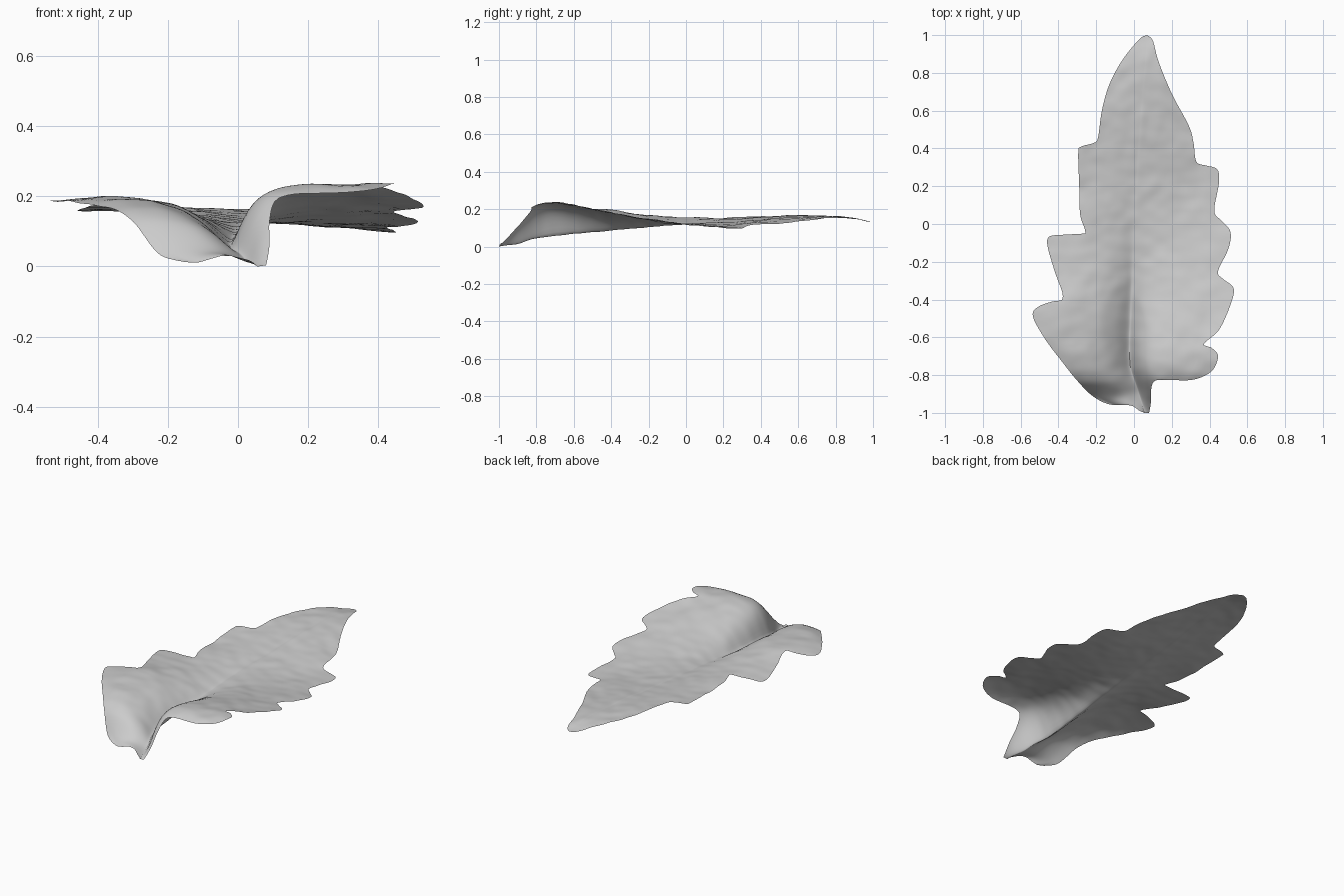
import bpy, bmesh, math
from mathutils import Vector, noise

cube = bpy.data.objects.get("Cube")
if cube:
    bpy.data.objects.remove(cube, do_unlink=True)

ROWS, COLS = 220, 24

# Lobed margins, each listed from the tip down to the stem (x, y)
right_margin = [
    (.07, 1), (.10, .97), (.13, .86), (.20, .69), (.29, .52), (.315, .43),
    (.33, .33), (.38, .31), (.44, .29), (.45, .22), (.425, .07), (.46, .02),
    (.51, -.04), (.50, -.13), (.445, -.25), (.47, -.29), (.527, -.34),
    (.51, -.43), (.45, -.56), (.37, -.635), (.41, -.655), (.445, -.70),
    (.41, -.78), (.31, -.825), (.18, -.825), (.11, -.83), (.09, -.88),
    (.09, -.94), (.08, -1)]
left_margin = [
    (.07, 1), (.03, .98), (-.06, .87), (-.13, .74), (-.17, .60), (-.19, .46),
    (-.21, .43), (-.28, .41), (-.295, .38), (-.29, .20), (-.285, .05), (-.26, -.03),
    (-.26, -.08), (-.34, -.075), (-.43, -.06), (-.46, -.10), (-.42, -.25),
    (-.38, -.36), (-.385, -.405), (-.43, -.41), (-.51, -.44), (-.535, -.49),
    (-.47, -.61), (-.38, -.73), (-.30, -.83), (-.22, -.91), (-.13, -.955),
    (-.02, -.96), (.03, -.99)]

# Midrib position and height along the length: (y, value)
rib_x = [(-1, .055), (-.88, .02), (-.75, -.02), (-.5, -.02), (0, 0), (.5, .03), (1, .07)]
rib_z = [(-1, 0), (-.9, .015), (-.8, .045), (-.6, .068), (-.4, .086), (0, .12),
         (.3, .137), (.6, .156), (.85, .157), (1, .13)]

# Each side's outer height, steepness, half width and swelling: (y, value)
right_z = [(-1, .01), (-.95, .08), (-.9, .145), (-.83, .208), (-.75, .232), (-.65, .23),
           (-.35, .172), (-.04, .122), (.22, .095), (.5, .115), (.8, .142), (1, .13)]
left_z = [(-1, 0), (-.96, .01), (-.91, .035), (-.83, .13), (-.73, .168), (-.49, .187),
          (-.1, .165), (.2, .157), (.6, .172), (.85, .162), (1, .13)]
right_rise = [(-1, .035), (-.6, .055), (-.3, .1), (0, .16), (1, .16)]
left_rise = [(-1, .12), (-.5, .12), (0, .16), (1, .16)]
right_reach = [(-1, .05), (-.86, .06), (-.78, .43), (-.3, .53), (.2, .43), (.5, .28),
               (.8, .14), (1, .02)]
left_reach = [(-1, .05), (-.91, .25), (-.83, .33), (-.5, .5), (0, .42), (.4, .31),
              (.8, .15), (1, .02)]
right_swell = [(-1, 0), (-.5, 0), (0, .006), (.3, .012), (.7, .003), (1, 0)]
left_swell = [(-1, .02), (-.7, .028), (-.4, .02), (-.1, .004), (1, 0)]


def lookup(profile, t):
    """Value of a profile at t, along a smooth curve through its points."""
    last = len(profile) - 1
    t = min(max(t, profile[0][0]), profile[-1][0])
    i = next(k for k in range(last) if t <= profile[k + 1][0])

    def slope(k):
        (a, va), (b, vb) = profile[max(k - 1, 0)], profile[min(k + 1, last)]
        return (vb - va) / (b - a)

    (a, va), (b, vb) = profile[i], profile[i + 1]
    h = b - a
    k = (t - a) / h
    ease = k * k * (3 - 2 * k)
    bend = k * (1 - k) * h * (slope(i) * (1 - k) - slope(i + 1) * k)
    return va + (vb - va) * ease + bend


def smooth_path(points, steps=8):
    """Rounded curve through all the points."""
    pts = [Vector(p) for p in points]
    pts = [pts[0]] + pts + [pts[-1]]
    path = []
    for a, b, c, d in zip(pts, pts[1:], pts[2:], pts[3:]):
        for i in range(steps):
            t = i / steps
            path.append(0.5 * (2 * b + (c - a) * t + (2 * a - 5 * b + 4 * c - d) * t * t
                               + (3 * b - a - 3 * c + d) * t ** 3))
    return path + [pts[-2]]


def resample(points, count):
    """Even samples of the margin, weighted towards its run along the leaf."""
    path = smooth_path(points)
    run = [0]
    for a, b in zip(path, path[1:]):
        run.append(run[-1] + abs(b.y - a.y) + 0.3 * abs(b.x - a.x))
    xs = [(r, p.x) for r, p in zip(run, path)]
    ys = [(r, p.y) for r, p in zip(run, path)]
    stops = [run[-1] * i / count for i in range(count + 1)]
    return [(lookup(xs, s), lookup(ys, s)) for s in stops]


def blade_half(bm, side, margin, edge_z, rise, reach, swell):
    """One half of the blade, from the midrib out to the margin."""
    grid = []
    for i, (ex, ey) in enumerate(resample(margin, ROWS)):
        sy = 1 - 2 * i / ROWS
        sx = lookup(rib_x, sy)
        row = []
        for j in range(COLS + 1):
            u = (j / COLS) ** 1.4
            x, y = sx + (ex - sx) * u, sy + (ey - sy) * u
            d = max(0, side * (x - lookup(rib_x, y)))
            # Height climbs from a rounded midrib valley to the outer height
            climb = math.hypot(d, .015) - .015
            low, high = lookup(rib_z, y), lookup(edge_z, y)
            z = low + (high - low) * (1 - math.exp(-climb / lookup(rise, y)))
            # Swelling between midrib and margin, with soft ripples
            half = max(.03, lookup(reach, y))
            z += lookup(swell, y) * math.sin(math.pi * min(1, d / half))
            z += .007 * min(1, d * 4) * noise.noise(Vector((x * 6, y * 6, 0)))
            z += .004 * noise.noise(Vector((x * 14, y * 14, 3)))
            row.append(bm.verts.new((x, y, z)))
        grid.append(row)
    for a, b in zip(grid, grid[1:]):
        for j in range(COLS):
            bm.faces.new((a[j], b[j], b[j + 1], a[j + 1]))


# Leaf blade: two halves joined along the midrib
bm = bmesh.new()
blade_half(bm, 1, right_margin, right_z, right_rise, right_reach, right_swell)
blade_half(bm, -1, left_margin, left_z, left_rise, left_reach, left_swell)
bmesh.ops.remove_doubles(bm, verts=bm.verts, dist=.0008)
bmesh.ops.dissolve_degenerate(bm, edges=bm.edges, dist=.0002)
bmesh.ops.recalc_face_normals(bm, faces=bm.faces)
if sum(f.normal.z * f.calc_area() for f in bm.faces) < 0:
    bmesh.ops.reverse_faces(bm, faces=bm.faces)
lowest = min(v.co.z for v in bm.verts)
bmesh.ops.translate(bm, verts=bm.verts, vec=(0, 0, -lowest))

mesh = bpy.data.meshes.new("leaf_blade")
bm.to_mesh(mesh)
bm.free()
leaf = bpy.data.objects.new("leaf_blade", mesh)
bpy.context.collection.objects.link(leaf)

# Pale grey surface
grey = bpy.data.materials.new("pale_grey")
grey.use_nodes = True
colour = (.6, .6, .6, 1)
grey.diffuse_color = colour
grey.node_tree.nodes["Principled BSDF"].inputs["Base Color"].default_value = colour
mesh.materials.append(grey)

bpy.context.view_layer.objects.active = leaf
leaf.select_set(True)
bpy.ops.object.shade_smooth_by_angle(angle=math.radians(50))
